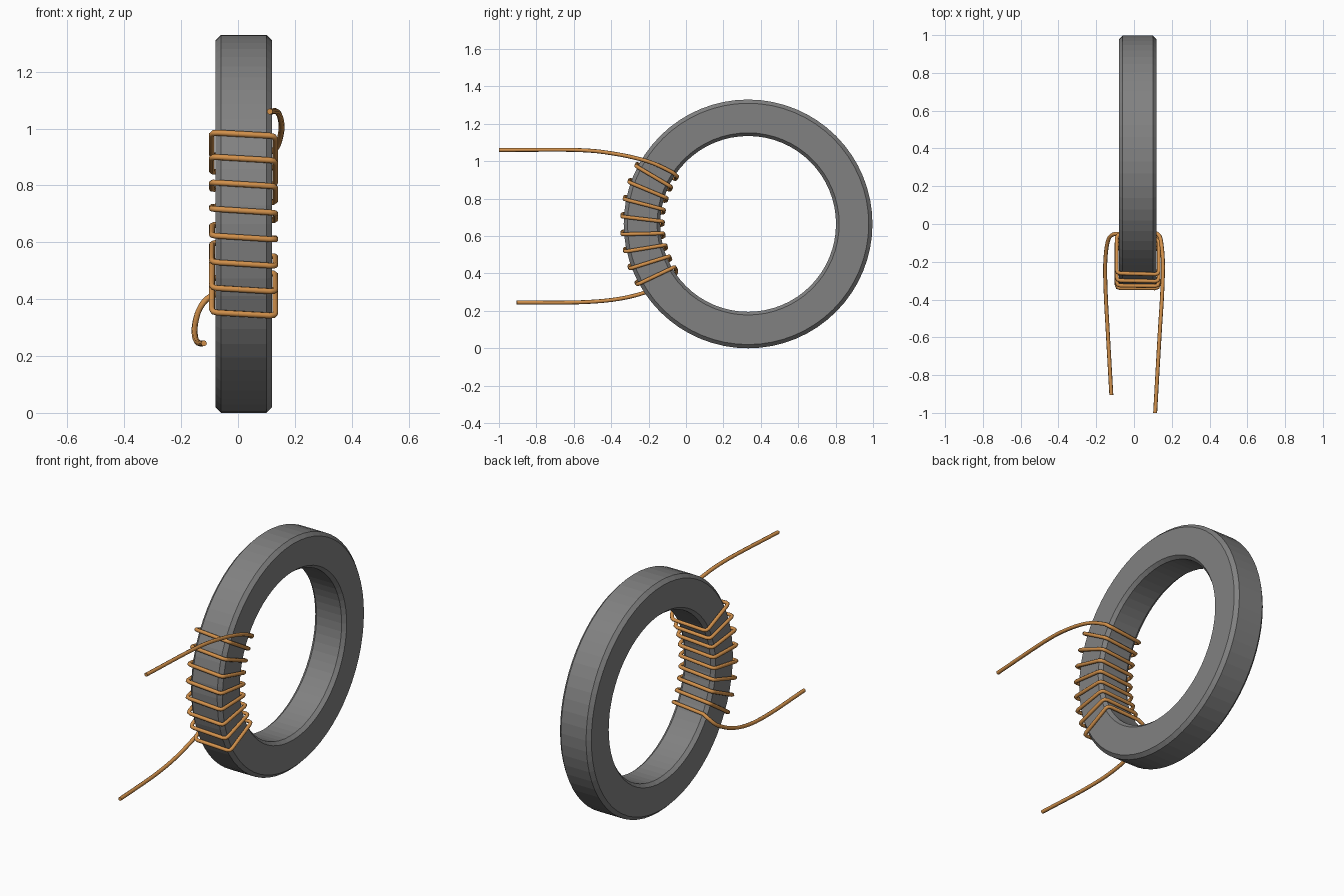
import bpy, bmesh, math
from mathutils import Vector

if "Cube" in bpy.data.objects:
    bpy.data.objects.remove(bpy.data.objects["Cube"])

CX, CY, CZ = 0.02, 0.332, 0.665      # ring centre, ring axis runs along x


def material(name, rgb):
    m = bpy.data.materials.new(name)
    m.diffuse_color = (*rgb, 1)
    m.use_nodes = True
    m.node_tree.nodes["Principled BSDF"].inputs["Base Color"].default_value = m.diffuse_color
    return m


def polar(x, r, deg):
    a = math.radians(deg)            # angle 0 faces the front, positive goes up
    return Vector((x, CY - r * math.cos(a), CZ + r * math.sin(a)))


grey = material("ferrite grey", (0.22, 0.22, 0.22))
copper = material("copper", (0.64, 0.28, 0.07))

# Ring core: chamfered rectangle swept around the x axis
RO, RI, W, C, SEG = 0.665, 0.47, 0.10, 0.02, 64
c2 = 0.017
profile = [(-W, RI + c2), (-W, RO - C), (-W + C, RO), (W - C, RO),
           (W, RO - C), (W, RI + c2), (W - C, RI), (-W + C, RI)]
bm = bmesh.new()
rows = [[bm.verts.new(polar(CX + x, r, 360 * i / SEG)) for x, r in profile]
        for i in range(SEG)]
n = len(profile)
for i in range(SEG):
    a, b = rows[i], rows[(i + 1) % SEG]
    for j in range(n):
        k = (j + 1) % n
        bm.faces.new((a[j], a[k], b[k], b[j]))
bmesh.ops.recalc_face_normals(bm, faces=bm.faces)
me = bpy.data.meshes.new("ring_core")
bm.to_mesh(me)
bm.free()
me.materials.append(grey)
ring = bpy.data.objects.new("ring_core", me)
bpy.context.collection.objects.link(ring)


def smooth_path(pts, steps=6):
    """Catmull-Rom samples through the points."""
    p = [Vector(q) for q in pts]
    p = [2 * p[0] - p[1]] + p + [2 * p[-1] - p[-2]]
    out = []
    for i in range(1, len(p) - 2):
        for s in range(steps):
            t = s / steps
            out.append(0.5 * (2 * p[i] + (p[i + 1] - p[i - 1]) * t
                       + (2 * p[i - 1] - 5 * p[i] + 4 * p[i + 1] - p[i + 2]) * t * t
                       + (3 * p[i] - p[i - 1] - 3 * p[i + 1] + p[i + 2]) * t ** 3))
    return out + [p[-2]]


# Wire winding: helix of rectangular turns with cut corners
XL, XR, WO, WI, TURNS, STEP = -0.092, 0.131, 0.674, 0.456, 8, 8.0
corners = [polar(XL, WI, 31.5)]
for t in range(TURNS):
    a = 28.5 - STEP * t
    corners += [polar(XL, WO, a), polar(XR, WO, a - 1.2),
                polar(XR, WI, a - 2.8), polar(XL, WI, a - 5.0)]
coil = []
start_in = polar(XR - 0.02, WI, 33.7)
chain = [start_in] + corners
for i in range(1, len(chain) - 1):
    prev, cur, nxt = chain[i - 1], chain[i], chain[i + 1]
    d0, d1 = (prev - cur).normalized(), (nxt - cur).normalized()
    coil += [cur + d0 * 0.02, cur + d0 * 0.005 + d1 * 0.005, cur + d1 * 0.02]

# Leads leaving the winding at both ends
lead_top = smooth_path([(0.112, -1.0, 1.06), (0.136, -0.58, 1.06), (0.149, -0.37, 1.038),
                        (0.153, -0.2, 0.998), (0.142, -0.085, 0.947),
                        (0.127, -0.055, 0.925), tuple(start_in)])
lead_low = smooth_path([tuple(polar(XL + 0.02, WI, -32.3)), (-0.11, -0.055, 0.40),
                        (-0.138, -0.09, 0.36), (-0.152, -0.2, 0.305),
                        (-0.15, -0.36, 0.264), (-0.139, -0.57, 0.246),
                        (-0.12, -0.905, 0.245)])
path = lead_top + coil + lead_low

cu = bpy.data.curves.new("copper_wire", 'CURVE')
cu.dimensions = '3D'
cu.bevel_depth = 0.0105
cu.bevel_resolution = 2
cu.use_fill_caps = True
sp = cu.splines.new('POLY')
sp.points.add(len(path) - 1)
for p, co in zip(sp.points, path):
    p.co = (*co, 1)
cu.materials.append(copper)
wire = bpy.data.objects.new("copper_wire", cu)
bpy.context.collection.objects.link(wire)

# Turn the wire into a mesh and smooth it
bpy.ops.object.select_all(action='DESELECT')
wire.select_set(True)
bpy.context.view_layer.objects.active = wire
bpy.ops.object.convert(target='MESH')
bpy.ops.object.shade_smooth_by_angle(angle=math.radians(50))
